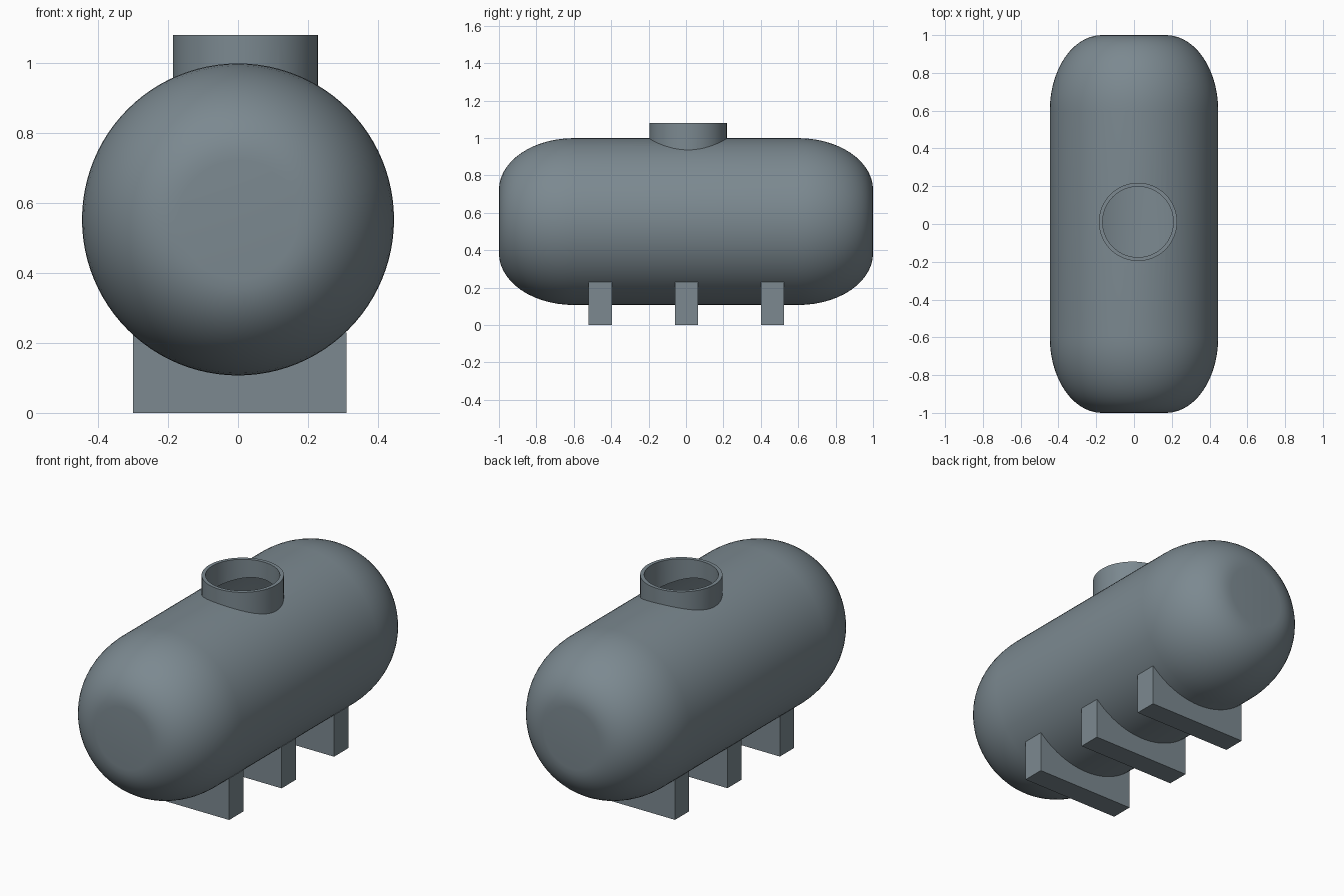
import bpy, bmesh, math
from mathutils import Matrix

if "Cube" in bpy.data.objects:
    bpy.data.objects.remove(bpy.data.objects["Cube"], do_unlink=True)

RADIUS, AXIS_Z, HALF, STRAIGHT, FLAT = 0.446, 0.553, 1.0, 0.6, 0.17
WALL = 0.015
NECK_X, NECK_Y, NECK_R, NECK_TOP = 0.021, 0.011, 0.207, 1.08

steel = bpy.data.materials.new("blue grey steel")
steel.use_nodes = True
colour = (0.2, 0.25, 0.28, 1)
steel.diffuse_color = colour
steel.node_tree.nodes["Principled BSDF"].inputs["Base Color"].default_value = colour


def add_object(name, bm):
    bmesh.ops.recalc_face_normals(bm, faces=bm.faces)
    mesh = bpy.data.meshes.new(name)
    bm.to_mesh(mesh)
    bm.free()
    mesh.materials.append(steel)
    obj = bpy.data.objects.new(name, mesh)
    bpy.context.collection.objects.link(obj)
    return obj


def vessel(name, inset=0.0, sides=96, steps=14):
    """Round tank along y with domed ends, closed by a flat disc."""
    bm = bmesh.new()
    dome = []
    for i in range(steps + 1):
        a = math.pi / 2 * i / steps
        dome.append((FLAT + (RADIUS - inset - FLAT) * math.sin(a),
                     STRAIGHT + (HALF - inset - STRAIGHT) * math.cos(a)))
    profile = [(r, -y) for r, y in dome] + [(r, y) for r, y in reversed(dome)]
    rings = []
    for r, y in profile:
        rings.append([bm.verts.new((r * math.cos(2 * math.pi * k / sides), y,
                                    AXIS_Z + r * math.sin(2 * math.pi * k / sides)))
                      for k in range(sides)])
    for a, b in zip(rings, rings[1:]):
        for k in range(sides):
            n = (k + 1) % sides
            bm.faces.new((a[k], a[n], b[n], b[k]))
    bm.faces.new(rings[0])
    bm.faces.new(rings[-1])
    return add_object(name, bm)


def upright_cylinder(name, radius, bottom, top):
    bm = bmesh.new()
    bmesh.ops.create_cone(bm, cap_ends=True, segments=64, radius1=radius, radius2=radius,
                          depth=top - bottom,
                          matrix=Matrix.Translation((NECK_X, NECK_Y, (bottom + top) / 2)))
    return add_object(name, bm)


def subtract(obj, cutter):
    mod = obj.modifiers.new("cut", 'BOOLEAN')
    mod.operation, mod.solver, mod.object = 'DIFFERENCE', 'EXACT', cutter
    cutter.hide_render = True
    bpy.context.view_layer.objects.active = obj
    bpy.ops.object.modifier_apply(modifier=mod.name)


# Tank shell, hollow and opened below the neck
tank = vessel("tank")
core = vessel("core_cutter", WALL)
solid = vessel("solid_cutter")
bore = upright_cylinder("bore_cutter", NECK_R - 0.02, 0.7, 1.3)
subtract(tank, core)
subtract(tank, bore)

# Manhole neck, trimmed to the tank
neck = upright_cylinder("manhole_neck", NECK_R, 0.85, NECK_TOP)
subtract(neck, bore)
subtract(neck, solid)

# Three saddle supports, trimmed to the tank
saddles = []
for label, y in (("front", -0.4575), ("middle", 0.0025), ("back", 0.4625)):
    bm = bmesh.new()
    bmesh.ops.create_cube(bm, size=1, matrix=Matrix.Translation((0.005, y, 0.115))
                          @ Matrix.Diagonal((0.61, 0.125, 0.23, 1)))
    saddle = add_object(label + "_saddle", bm)
    subtract(saddle, solid)
    saddles.append(saddle)

for cutter in (core, solid, bore):
    bpy.data.objects.remove(cutter, do_unlink=True)

# Smooth round surfaces, crisp edges
bpy.ops.object.select_all(action='DESELECT')
for obj in [tank, neck] + saddles:
    obj.select_set(True)
bpy.context.view_layer.objects.active = tank
bpy.ops.object.shade_smooth_by_angle(angle=math.radians(30))
